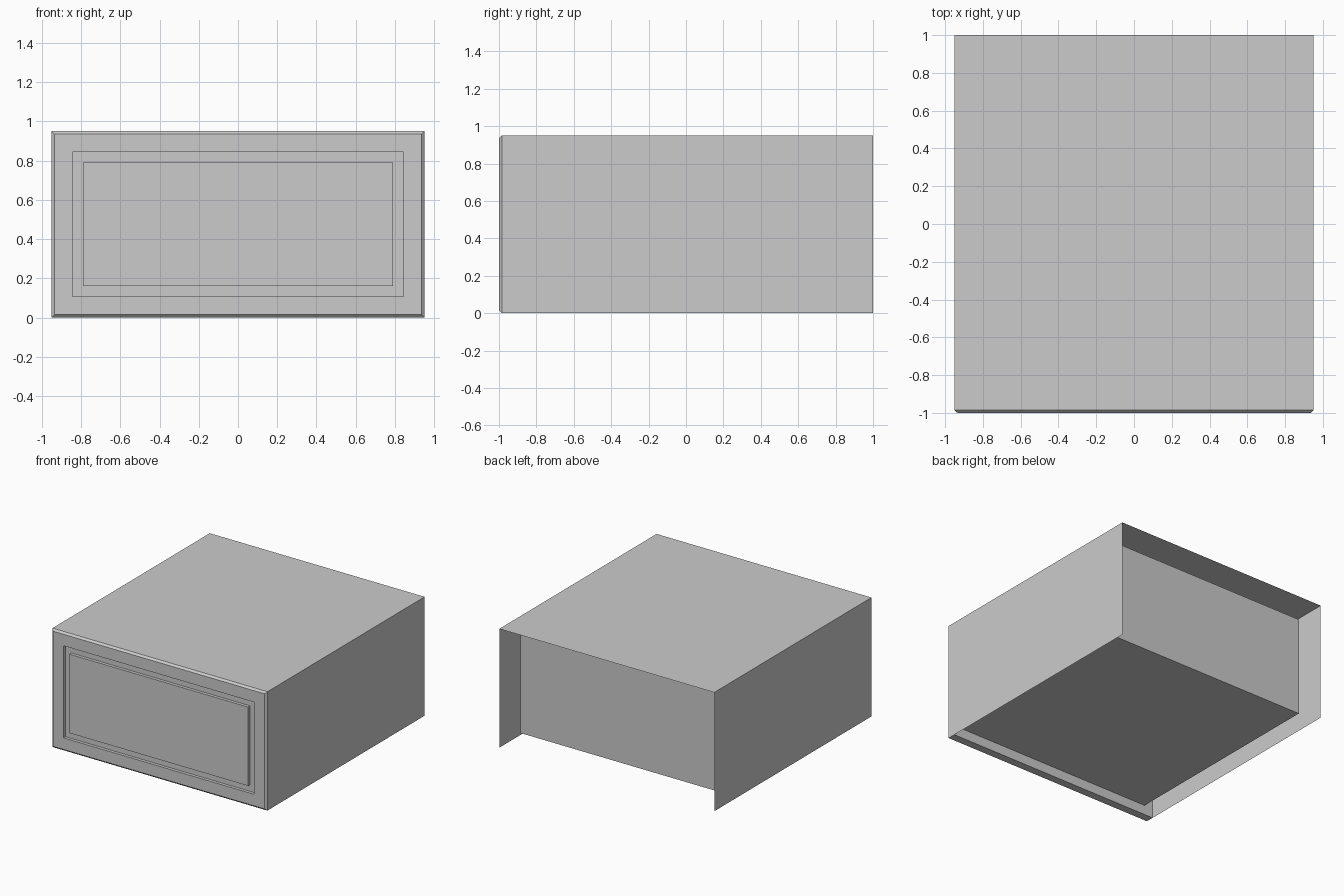
import bpy, bmesh

if "Cube" in bpy.data.objects:
    bpy.data.objects.remove(bpy.data.objects["Cube"])

W, H = 0.95, 0.95          # half width, height


def make(name, sections, cap_start, cap_end, sides=(0, 1, 2, 3)):
    """Loft rectangles given as (inset, y). Sides: 0 bottom, 1 right, 2 top, 3 left."""
    bm = bmesh.new()
    rings = []
    for d, y in sections:
        x = W - d
        rings.append([bm.verts.new(p) for p in
                      ((-x, y, d), (x, y, d), (x, y, H - d), (-x, y, H - d))])
    for a, b in zip(rings, rings[1:]):
        for i in sides:
            j = (i + 1) % 4
            bm.faces.new((a[i], a[j], b[j], b[i]))
    if cap_start:
        bm.faces.new(rings[0])
    if cap_end:
        bm.faces.new(rings[-1][::-1])
    bm.normal_update()
    me = bpy.data.meshes.new(name)
    bm.to_mesh(me)
    bm.free()
    ob = bpy.data.objects.new(name, me)
    bpy.context.collection.objects.link(ob)
    return ob


# Front slab: raised centre panel, routed groove, chamfered rim, flat back
make("drawer_front",
     [(0.16, -1), (0.16, -0.975), (0.107, -0.975), (0.107, -1),
      (0.015, -1), (0, -0.985), (0, -0.92)], True, True)

# Outer shell: thin top and sides, open at the back and bottom
make("outer_shell", [(0, -0.92), (0, 1)], False, False, (1, 2, 3))

# Inner box behind the front slab
make("inner_box", [(0.077, -0.92), (0.077, 0.842)], False, True)
